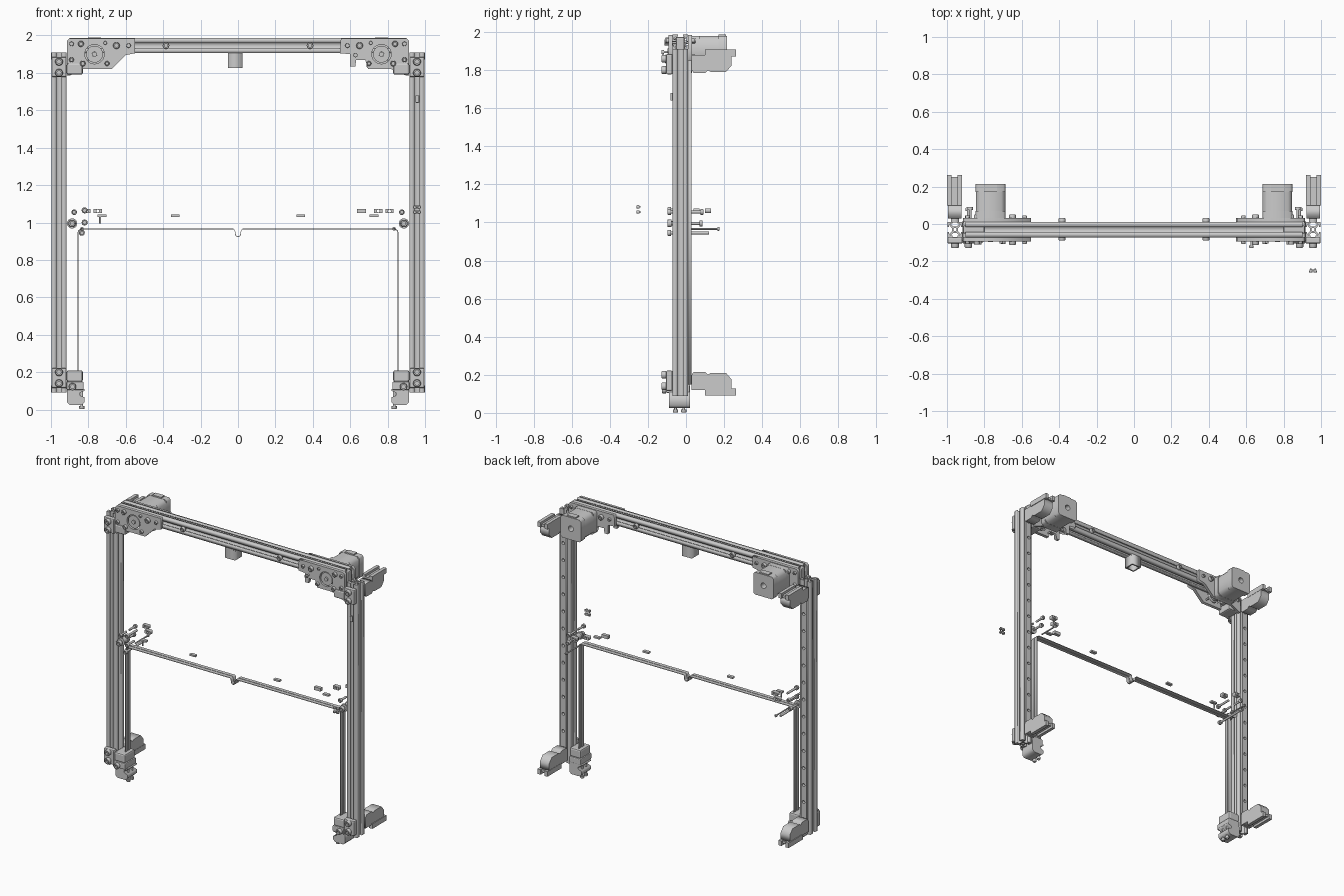
import bpy, bmesh, math
from mathutils import Vector

if "Cube" in bpy.data.objects:
    bpy.data.objects.remove(bpy.data.objects["Cube"])

MAP = {'x': lambda u, v, t: (t, u, v), 'y': lambda u, v, t: (u, t, v), 'z': lambda u, v, t: (u, v, t)}


def finish(name, bm, smooth=False):
    bmesh.ops.remove_doubles(bm, verts=bm.verts, dist=1e-5)
    bmesh.ops.recalc_face_normals(bm, faces=bm.faces)
    me = bpy.data.meshes.new(name)
    bm.to_mesh(me)
    bm.free()
    ob = bpy.data.objects.new(name, me)
    bpy.context.collection.objects.link(ob)
    if smooth:
        bpy.ops.object.select_all(action='DESELECT')
        ob.select_set(True)
        bpy.context.view_layer.objects.active = ob
        bpy.ops.object.shade_smooth_by_angle(angle=math.radians(35))
    return ob


def circle(u, v, r, n=16):
    return [(u + r * math.cos(2 * math.pi * i / n), v + r * math.sin(2 * math.pi * i / n)) for i in range(n)]


def rect(a, b, c, d):
    return [(a, c), (b, c), (b, d), (a, d)]


def profile(name, loops, axis, a, b, bevel=0):
    """Extrude an outline (plus hole outlines) from a to b along an axis."""
    cu = bpy.data.curves.new(name, 'CURVE')
    cu.dimensions = '2D'
    cu.fill_mode = 'BOTH'
    cu.extrude = 0.5
    for pts in loops:
        sp = cu.splines.new('POLY')
        sp.points.add(len(pts) - 1)
        for p, q in zip(sp.points, pts):
            p.co = (q[0], q[1], 0, 1)
        sp.use_cyclic_u = True
    tmp = bpy.data.objects.new(name, cu)
    bpy.context.collection.objects.link(tmp)
    me = bpy.data.meshes.new_from_object(tmp.evaluated_get(bpy.context.evaluated_depsgraph_get()))
    bm = bmesh.new()
    bm.from_mesh(me)
    bpy.data.objects.remove(tmp)
    bpy.data.curves.remove(cu)
    bpy.data.meshes.remove(me)
    for v in bm.verts:
        v.co = MAP[axis](v.co.x, v.co.y, a + (v.co.z + 0.5) * (b - a))
    return finish(name, bm)


def box(name, x0, x1, y0, y1, z0, z1, bevel=0.0):
    bm = bmesh.new()
    bmesh.ops.create_cube(bm, size=1)
    for v in bm.verts:
        v.co = ((x0 + x1) / 2 + v.co.x * (x1 - x0), (y0 + y1) / 2 + v.co.y * (y1 - y0),
                (z0 + z1) / 2 + v.co.z * (z1 - z0))
    if bevel:
        bmesh.ops.bevel(bm, geom=bm.edges[:], offset=bevel, segments=2, affect='EDGES', profile=0.5)
    return finish(name, bm)


def lathe(name, prof, origin, direction, n=18):
    """Revolve (radius, distance) points about a direction."""
    d = Vector(direction)
    q = d.to_track_quat('Z', 'Y')
    bm = bmesh.new()
    rings = [[bm.verts.new(Vector(origin) + q @ Vector((r * math.cos(2 * math.pi * i / n),
              r * math.sin(2 * math.pi * i / n), t))) for i in range(n)] for r, t in prof]
    for A, B in zip(rings, rings[1:]):
        for i in range(n):
            j = (i + 1) % n
            bm.faces.new((A[i], A[j], B[j], B[i]))
    bmesh.ops.dissolve_degenerate(bm, dist=1e-6, edges=bm.edges[:])
    return finish(name, bm, True)


def bolt(name, origin, direction, r=0.018, length=0.05):
    """Socket-head bolt; origin is the underside of the head, shank along direction."""
    h = r * 1.1
    lathe(name, [(0, -h * .4), (r * .5, -h * .4), (r * .5, -h), (r * .85, -h), (r, -h * .8), (r, 0),
                 (r * .5, 0), (r * .5, length), (0, length)], origin, direction)


def pulley(name, x, z, y0, y1, r):
    w = y1 - y0
    lathe(name, [(r * .3, 0), (r, 0), (r, w * .15), (r * .78, w * .2), (r * .78, w * .8), (r, w * .85),
                 (r, w), (r * .3, w), (r * .3, 0)], (x, y0, z), (0, 1, 0), 28)


def slot_profile(u, v, h=0.041):
    q = [(h, -h), (h, -.013), (h - .009, -.013), (h - .009, -.025), (.017, -.009),
         (.017, .009), (h - .009, .025), (h - .009, .013), (h, .013)]
    out = []
    for k in range(4):
        c, s = (1, 0, -1, 0)[k], (0, 1, 0, -1)[k]
        out += [(u + c * a - s * b, v + s * a + c * b) for a, b in q]
    return [out, circle(u, v, .009, 12)]


YC = -0.03
# top beam with through bolts
profile('top_beam', slot_profile(YC, 1.946), 'x', -.9, .9)
for x in (-.385, .385):
    bolt('beam_bolt_front', (x, -.069, 1.946), (0, 1, 0), .018, .03)
    bolt('beam_bolt_back', (x, .012, 1.946), (0, -1, 0), .018, .03)
# hanging hollow block
profile('hanging_block', [rect(-.054, .024, -.068, .01), rect(-.044, .014, -.058, 0)], 'z', 1.826, 1.905)
box('hanging_block_top', -.054, .024, -.068, .01, 1.89, 1.905)

for s in (-1, 1):
    side = 'left' if s < 0 else 'right'

    def X(a, b):
        return tuple(sorted((s * a, s * b)))

    # upright and its drilled rail
    profile(side + '_upright', slot_profile(s * .957, YC), 'z', .09, 1.91)
    profile(side + '_rail', [rect(s * .957 - .022, s * .957 + .022, .15, 1.85)] +
            [circle(s * .957, .2 + .123 * i, .011, 10) for i in range(14)], 'y', .008, .03)

    # corner plates, front and back
    if s < 0:
        low = [(.55, 1.905), (.6, 1.895), (.675, 1.822), (.83, 1.822)]
    else:
        low = [(.545, 1.905), (.6, 1.9), (.6, 1.835), (.627, 1.835), (.632, 1.87), (.68, 1.87),
               (.695, 1.822), (.815, 1.822)]
    out = [(.9, 1.985), (.55, 1.985)] + low + [(.9, 1.785), (.915, 1.785), (.915, 1.97)]
    out = [(s * a, b) for a, b in out]
    bore = circle(s * .767, 1.9, .052, 24)
    window = rect(s * .87 - .014, s * .87 + .014, 1.815, 1.845)
    profile(side + '_front_plate', [out, bore, window], 'y', -.093, -.07)
    profile(side + '_back_plate', [out, bore], 'y', .01, .032)
    box(side + '_corner_spacer', *X(.8, .913), -.052, -.008, 1.84, 1.975, .008)
    for x, z, r in ((.89, 1.955, .012), (.84, 1.955, .016), (.65, 1.946, .018), (.585, 1.946, .012),
                    (.71, 1.96, .01), (.83, 1.85, .015), (.7, 1.85, .013), (.89, 1.87, .013)):
        bolt(side + '_plate_bolt', (s * x, -.093, z), (0, 1, 0), r, .05)
        bolt(side + '_plate_back_bolt', (s * x, .032, z), (0, -1, 0), r, .03)

    # motor with chamfered corners, end caps, drive pulley
    def octo(h, c):
        return [(s * .767 + a, 1.9 + b) for a, b in ((h, h - c), (h - c, h), (c - h, h), (-h, h - c),
                                                     (-h, c - h), (c - h, -h), (h - c, -h), (h, c - h))]
    profile(side + '_motor_front_cap', [octo(.08, .012)], 'y', .032, .07)
    profile(side + '_motor_body', [octo(.079, .022)], 'y', .07, .17)
    profile(side + '_motor_rear_cap', [octo(.08, .012), circle(s * .767, 1.9, .02)], 'y', .17, .215)
    box(side + '_motor_socket', s * .767 - .035, s * .767 + .035, .17, .21, 1.975, 1.988)
    pulley(side + '_drive_pulley', s * .767, 1.9, -.088, 0, .045)
    lathe(side + '_motor_shaft', [(0, 0), (.013, 0), (.013, .14), (0, .14)], (s * .767, -.097, 1.9), (0, 1, 0))

    # brackets at both ends of the upright
    for end in (0, 1):
        def Z(z):
            return 2 - z if end else z

        def ZZ(a, b):
            return tuple(sorted((Z(a), Z(b))))
        tag = side + ('_upper' if end else '_lower')
        box(tag + '_front_bracket', *X(.916, .998), -.105, -.07, *ZZ(.115, .222), .008)
        for z in (.2, .14):
            bolt(tag + '_bracket_bolt', (s * .957, -.105, Z(z)), (0, 1, 0), .021, .03)
        p = [(.03, .12), (.1, .12), (.1, .125), (.24, .125), (.24, .175), (.21, .21), (.13, .21),
             (.115, .2), (.1, .215), (.04, .215), (.03, .2)]
        profile(tag + '_back_bracket', [[(a, Z(b)) for a, b in p]], 'x', *X(.922, .995))
        for a, b in ((.92, .943), (.975, 1.0)):
            box(tag + '_bracket_rail', *X(a, b), .1, .262, *ZZ(.092, .128))
        box(tag + '_bracket_web', *X(.943, .975), .1, .25, *ZZ(.108, .125))
        box(tag + '_side_block', *X(.83, .916), -.1, .015, *ZZ(.148, .21), .01)

    # lower belt tensioner and foot
    box(side + '_tensioner_body', *X(.825, .916), -.105, .02, .105, .15, .006)
    bolt(side + '_tensioner_bolt', (s * .885, -.105, .122), (0, 1, 0), .02, .05)
    foot = [(.915, .11), (.915, .04), (.9, .025), (.835, .025), (.82, .04), (.82, .065), (.845, .075),
            (.845, .09), (.82, .1), (.82, .11)]
    profile(side + '_foot', [[(s * a, b) for a, b in foot]], 'y', -.088, .02)
    for y in (-.055, -.012):
        bolt(side + '_foot_screw', (s * .835, y, .018), (0, 0, 1), .014, .1)

    # idlers, screws and spacers floating at belt height
    pulley(side + '_idler', s * .887, .995, -.062, -.002, .027)
    bolt(side + '_idler_bolt', (s * .887, -.075, .995), (0, 1, 0), .02, .08)
    bolt(side + '_idler_back_bolt', (s * .885, .07, .995), (0, -1, 0), .016, .06)
    bolt(side + '_upper_bolt', (s * .876, -.08, 1.055), (0, 1, 0), .015, .06)
    bolt(side + '_upper_back_bolt', (s * .876, .075, 1.055), (0, -1, 0), .015, .06)
    for x in (.335, .727):
        box(side + '_slot_bar', s * x - .023, s * x + .023, -.042, -.018, 1.03, 1.042)
    for x, y in ((.81, .1), (.75, .04)):
        profile(side + '_slot_nut', [rect(s * x - .022, s * x + .022, 1.05, 1.073), circle(s * x, 1.061, .008, 10)],
                'y', y, y + .03)
    if s < 0:
        for x, z, l in ((-.82, 1.065, .1), (-.82, 1.0, .07), (-.835, .945, .2)):
            bolt('left_loose_screw', (x, -.08, z), (0, 1, 0), .016, l)
        bolt('left_long_screw', (-.835, .165, .966), (0, -1, 0), .01, .14)
        bolt('left_vertical_screw', (-.737, -.03, 1.03), (0, 0, -1), .011, .035)
    else:
        box('right_slot_nut', .635, .685, -.042, -.018, 1.05, 1.073)
        bolt('right_long_screw', (.835, .165, .966), (0, -1, 0), .01, .14)

    # two side-by-side belts with a loop at the centre
    t = .004
    for y in (-.058, -.028):
        line = [(.012, .935), (.016, .96), (.024, .967), (.835, .967), (.853, .96), (.858, .945), (.858, .13)]
        inner = [(.858 - t, .13), (.858 - t, .945), (.85, .957), (.835, .967 - t), (.024, .967 - t),
                 (.018, .958), (.016, .935), (.01, .925), (0, .922), (0, .926), (.008, .928)]
        profile(side + '_belt', [[(s * a, b) for a, b in line + inner]], 'y', y, y + .026)

# adjusting screw on the right plate
bolt('adjusting_screw', (.628, -.115, 1.895), (0, 1, 0), .012, .1)
# small parts in front of the right upright
for z in (1.055, 1.082):
    for x in (.945, .969):
        bolt('front_loose_screw', (x, -.25, z), (0, 1, 0), .009, .012)
    box('front_loose_clip', .937, .977, -.25, -.243, z - .008, z + .008)
box('upright_clip', .948, .968, -.082, -.07, 1.64, 1.68, .003)
